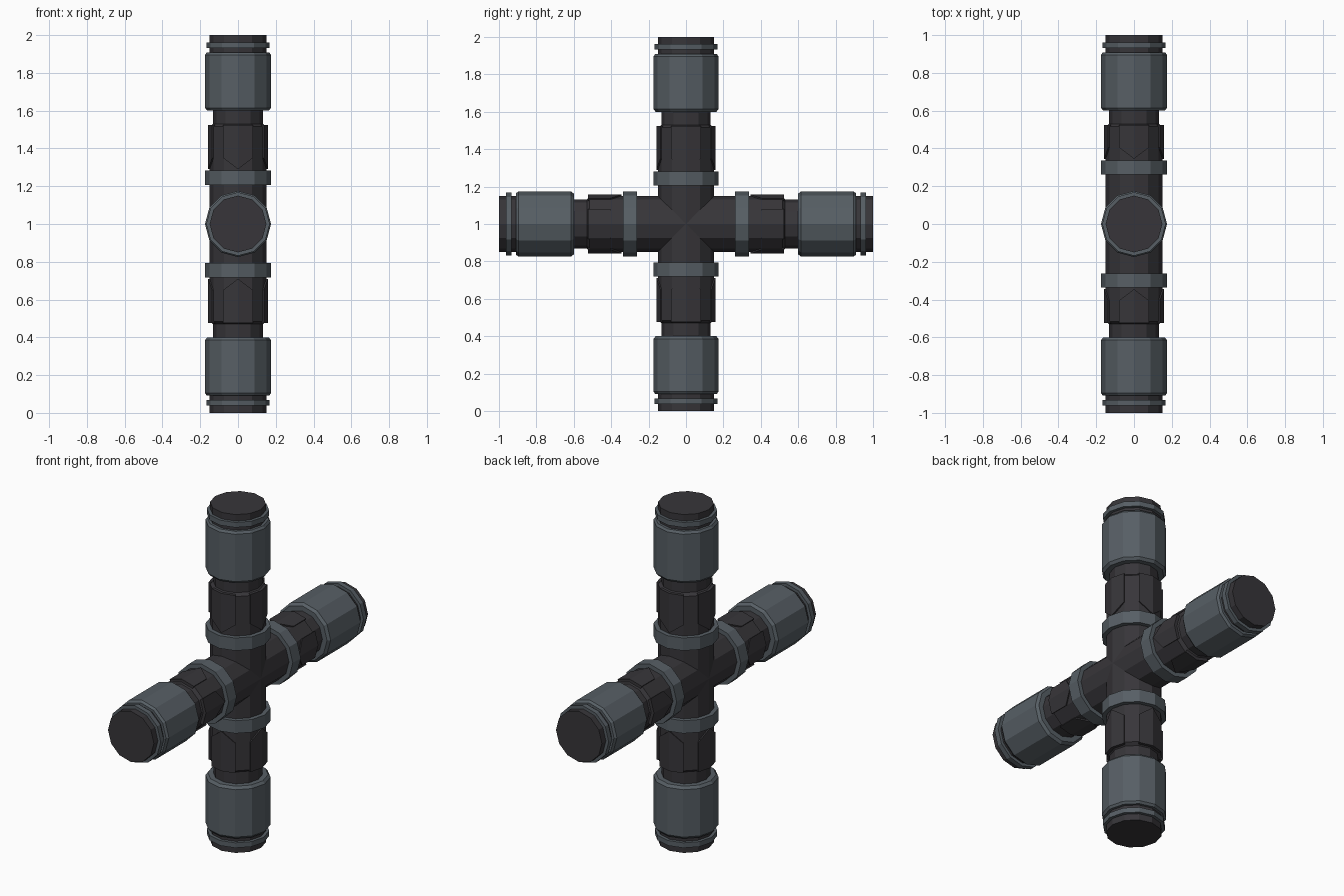
import bpy, bmesh, math
from mathutils import Matrix

if "Cube" in bpy.data.objects:
    bpy.data.objects.remove(bpy.data.objects["Cube"])

SIDES = 12


def material(name, rgb):
    m = bpy.data.materials.new(name)
    m.diffuse_color = (*rgb, 1)
    m.use_nodes = True
    m.node_tree.nodes["Principled BSDF"].inputs["Base Color"].default_value = m.diffuse_color
    return m


DARK = material("dark charcoal", (0.038, 0.036, 0.041))
GREY = material("slate grey", (0.095, 0.114, 0.130))


def finish(name, bm, mat, matrix):
    bmesh.ops.recalc_face_normals(bm, faces=bm.faces[:])
    bm.transform(matrix)
    me = bpy.data.meshes.new(name)
    bm.to_mesh(me)
    bm.free()
    me.materials.append(mat)
    ob = bpy.data.objects.new(name, me)
    bpy.context.collection.objects.link(ob)


def lathe(name, profile, mat, matrix):
    """Capped twelve-sided solid from (radius, height) pairs."""
    bm = bmesh.new()
    rings = []
    for r, h in profile:
        rings.append([bm.verts.new((r * math.cos(2 * math.pi * i / SIDES),
                                    r * math.sin(2 * math.pi * i / SIDES), h))
                      for i in range(SIDES)])
    for a, b in zip(rings, rings[1:]):
        for i in range(SIDES):
            j = (i + 1) % SIDES
            bm.faces.new((a[i], a[j], b[j], b[i]))
    bm.faces.new(rings[0])
    bm.faces.new(rings[-1])
    finish(name, bm, mat, matrix)


def grip_plates(name, tip, shoulder, end, matrix):
    """Four raised pointed plates, each wrapped over two pipe facets."""
    bm = bmesh.new()
    outline = [(-30, end), (-30, shoulder), (0, tip), (30, shoulder), (30, end), (0, end)]
    for k in range(4):
        layers = []
        for r in (0.14, 0.158):
            layer = []
            for deg, h in outline:
                a = math.radians(deg + 90 * k)
                layer.append(bm.verts.new((r * math.cos(a), r * math.sin(a), h)))
            layers.append(layer)
            for ids in ((0, 1, 2, 5), (5, 2, 3, 4)):
                bm.faces.new([layer[i] for i in ids])
        lo, hi = layers
        for i in range(6):
            j = (i + 1) % 6
            bm.faces.new((lo[i], lo[j], hi[j], hi[i]))
    finish(name, bm, DARK, matrix)


def arm(label, rotation, collar, tip):
    m = Matrix.Translation((0, 0, 1)) @ rotation
    # pipe core with narrowed neck and plain end cap
    lathe(label + "_pipe", [(0.15, 0), (0.15, 0.515), (0.132, 0.53), (0.132, 0.7),
                            (0.15, 0.7), (0.15, 1.0)], DARK, m)
    # collar near the crossing
    lathe(label + "_collar", [(0.175, collar), (0.175, collar + 0.075)], GREY, m)
    grip_plates(label + "_grip_plates", tip, tip + 0.06, 0.525, m)
    # chamfered coupling sleeve and end ring
    lathe(label + "_sleeve", [(0.162, 0.60), (0.175, 0.615), (0.175, 0.895), (0.165, 0.908)],
          GREY, m)
    lathe(label + "_end_ring", [(0.168, 0.932), (0.168, 0.962)], GREY, m)


def rot(deg):
    return Matrix.Rotation(math.radians(deg), 4, 'X')


arm("upper", rot(0), 0.207, 0.29)
arm("lower", rot(180), 0.207, 0.29)
arm("front", rot(90), 0.262, 0.345)
arm("back", rot(-90), 0.262, 0.345)
